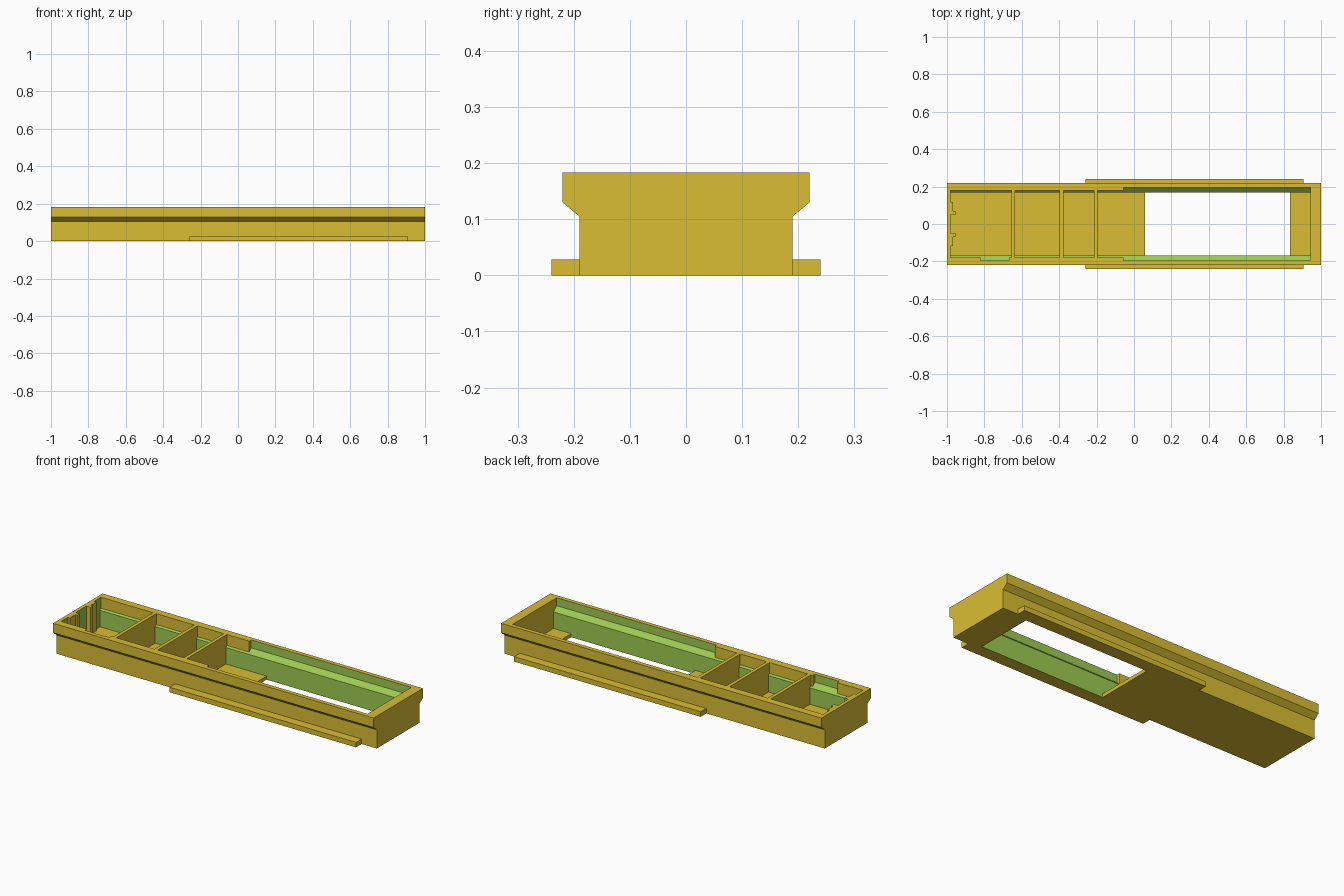
import bpy, bmesh

cube = bpy.data.objects.get("Cube")
if cube:
    bpy.data.objects.remove(cube, do_unlink=True)


def material(name, colour):
    m = bpy.data.materials.new(name)
    m.use_nodes = True
    m.diffuse_color = colour
    m.node_tree.nodes["Principled BSDF"].inputs["Base Color"].default_value = colour
    return m


GOLD = material("mustard yellow", (0.70, 0.515, 0.032, 1))
GREEN = material("leaf green", (0.337, 0.597, 0.083, 1))

TOP = 0.183
FLOOR = 0.02
IN_LOW, IN_HIGH, IN_FILL = 0.169, 0.196, 0.178   # inner half widths
Z_IN, Z_IN_TOP, Z_FILL = 0.113, 0.138, 0.121     # heights of the inner slope


def prism(name, profile, x0, x1, is_green=None):
    """Extrude a (y, z) profile along x; is_green(normal) picks green faces."""
    bm = bmesh.new()
    face = bm.faces.new([bm.verts.new((x0, y, z)) for y, z in profile])
    ext = bmesh.ops.extrude_face_region(bm, geom=[face])
    moved = [v for v in ext["geom"] if isinstance(v, bmesh.types.BMVert)]
    bmesh.ops.translate(bm, verts=moved, vec=(x1 - x0, 0, 0))
    bmesh.ops.recalc_face_normals(bm, faces=bm.faces)
    bm.normal_update()
    for f in bm.faces:
        f.material_index = int(bool(is_green and is_green(f.normal)))
    mesh = bpy.data.meshes.new(name)
    bm.to_mesh(mesh)
    bm.free()
    mesh.materials.append(GOLD)
    mesh.materials.append(GREEN)
    obj = bpy.data.objects.new(name, mesh)
    bpy.context.collection.objects.link(obj)
    return obj


def box(name, x0, x1, y0, y1, z0, z1):
    return prism(name, [(y0, z0), (y1, z0), (y1, z1), (y0, z1)], x0, x1)


def mirrored(points):
    return points + [(-y, z) for y, z in reversed(points)]


wall = [(0.19, 0), (0.19, 0.105), (0.22, 0.13), (0.22, TOP), (IN_HIGH, TOP),
        (IN_HIGH, Z_IN_TOP), (IN_LOW, Z_IN), (IN_LOW, 0)]
filler = [(IN_FILL, TOP), (IN_FILL, Z_FILL), (IN_HIGH, Z_IN_TOP), (IN_HIGH, TOP)]
cavity = mirrored([(IN_LOW, 0), (IN_LOW, Z_IN), (IN_HIGH, Z_IN_TOP), (IN_HIGH, TOP)])
narrow = mirrored([(IN_LOW, FLOOR), (IN_LOW, Z_IN), (IN_FILL, Z_FILL), (IN_FILL, TOP)])

# Side walls, side rails and the thickened upper walls of the compartments
fill_spans = {1: [(-0.98, -0.055)], -1: [(-0.98, -0.82), (-0.668, -0.055)]}
for s, side in ((1, "back"), (-1, "front")):
    prism(side + "_wall", [(s * y, z) for y, z in wall], -1, 1,
          lambda n: n.y * s < -0.5)
    box(side + "_rail", -0.26, 0.905, s * 0.19, s * 0.24, 0, 0.028)
    for x0, x1 in fill_spans[s]:
        prism(side + "_wall_filler", [(s * y, z) for y, z in filler], x0, x1)

# End walls
prism("right_end_wall", cavity, -1, -0.98, lambda n: n.x > 0.5)
prism("left_end_wall", cavity, 0.945, 1)

# Floor on both sides of the opening
box("main_floor", -0.98, 0.06, -IN_LOW, IN_LOW, 0, FLOOR)
box("end_floor", 0.835, 0.945, -IN_LOW, IN_LOW, 0, FLOOR)

# Compartment dividers
for x in (-0.645, -0.387, -0.204):
    prism("divider", narrow, x - 0.01, x + 0.01)

# Stepped ribs on the inside of the right end wall
for s in (1, -1):
    box("thin_rib", -0.98, -0.967, s * 0.07, s * 0.118, FLOOR, TOP)
    box("thick_rib", -0.98, -0.955, s * 0.047, s * 0.07, FLOOR, TOP)
